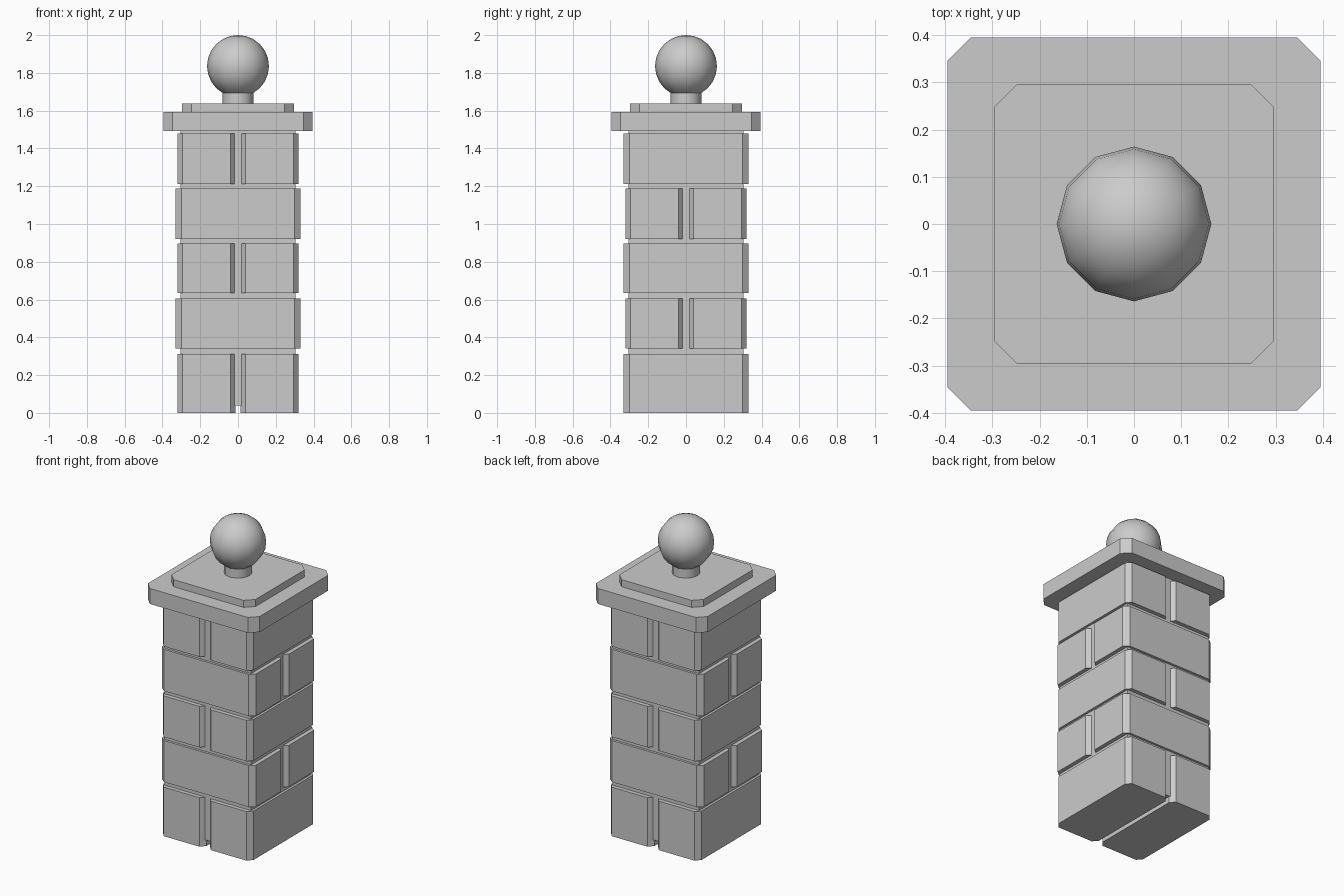
import bpy, bmesh
from math import pi, sin, cos

if "Cube" in bpy.data.objects:
    bpy.data.objects.remove(bpy.data.objects["Cube"])


def slab(name, x0, x1, y0, y1, z0, z1, cx=0.0, cy=0.0):
    """Upright block whose four vertical corners are chamfered by cx, cy."""
    if cx:
        pts = [(x0 + cx, y0), (x1 - cx, y0), (x1, y0 + cy), (x1, y1 - cy),
               (x1 - cx, y1), (x0 + cx, y1), (x0, y1 - cy), (x0, y0 + cy)]
    else:
        pts = [(x0, y0), (x1, y0), (x1, y1), (x0, y1)]
    bm = bmesh.new()
    low = [bm.verts.new((x, y, z0)) for x, y in pts]
    top = [bm.verts.new((x, y, z1)) for x, y in pts]
    n = len(pts)
    bm.faces.new(low[::-1])
    bm.faces.new(top)
    for i in range(n):
        j = (i + 1) % n
        bm.faces.new((low[i], low[j], top[j], top[i]))
    return finish(name, bm)


def finish(name, bm):
    mesh = bpy.data.meshes.new(name)
    bm.to_mesh(mesh)
    bm.free()
    obj = bpy.data.objects.new(name, mesh)
    bpy.context.collection.objects.link(obj)
    return obj


# Mortar core, raised slightly off the ground
slab("mortar_core", -.305, .305, -.305, .305, .04, 1.493)

# Five courses of paired stones, the joint turning 90 degrees each course
courses = [(0, .313), (.34, .605), (.634, .896), (.921, 1.187), (1.212, 1.478)]
for i, (z0, z1) in enumerate(courses):
    for side, (a, b) in (("a", (-.32, -.013)), ("b", (.013, .32))):
        name = f"stone_{i + 1}{side}"
        if i % 2 == 0:
            slab(name, a, b, -.331, .331, z0, z1, .027, .032)
        else:
            slab(name, -.331, .331, a, b, z0, z1, .032, .027)

# Stepped cap
slab("cap_lower", -.395, .395, -.395, .395, 1.493, 1.592, .049, .049)
slab("cap_upper", -.297, .297, -.297, .297, 1.592, 1.637, .05, .05)

# Ball finial on a short neck: revolved profile with 12 sides
R, ZC, SIDES = .164, 1.836, 12
profile = [(R * sin(pi / 6), 1.637)]
profile += [(R * sin(k * pi / 12), ZC + R * cos(k * pi / 12)) for k in range(10, 0, -1)]
bm = bmesh.new()
rings = [[bm.verts.new((r * cos(2 * pi * s / SIDES), r * sin(2 * pi * s / SIDES), z))
          for s in range(SIDES)] for r, z in profile]
for lo, hi in zip(rings, rings[1:]):
    for s in range(SIDES):
        t = (s + 1) % SIDES
        bm.faces.new((lo[s], lo[t], hi[t], hi[s]))
pole = bm.verts.new((0, 0, ZC + R))
for s in range(SIDES):
    bm.faces.new((rings[-1][s], rings[-1][(s + 1) % SIDES], pole))
bm.faces.new(rings[0][::-1])
ball = finish("ball_finial", bm)
bpy.context.view_layer.objects.active = ball
ball.select_set(True)
bpy.ops.object.shade_smooth_by_angle(angle=pi / 4)
